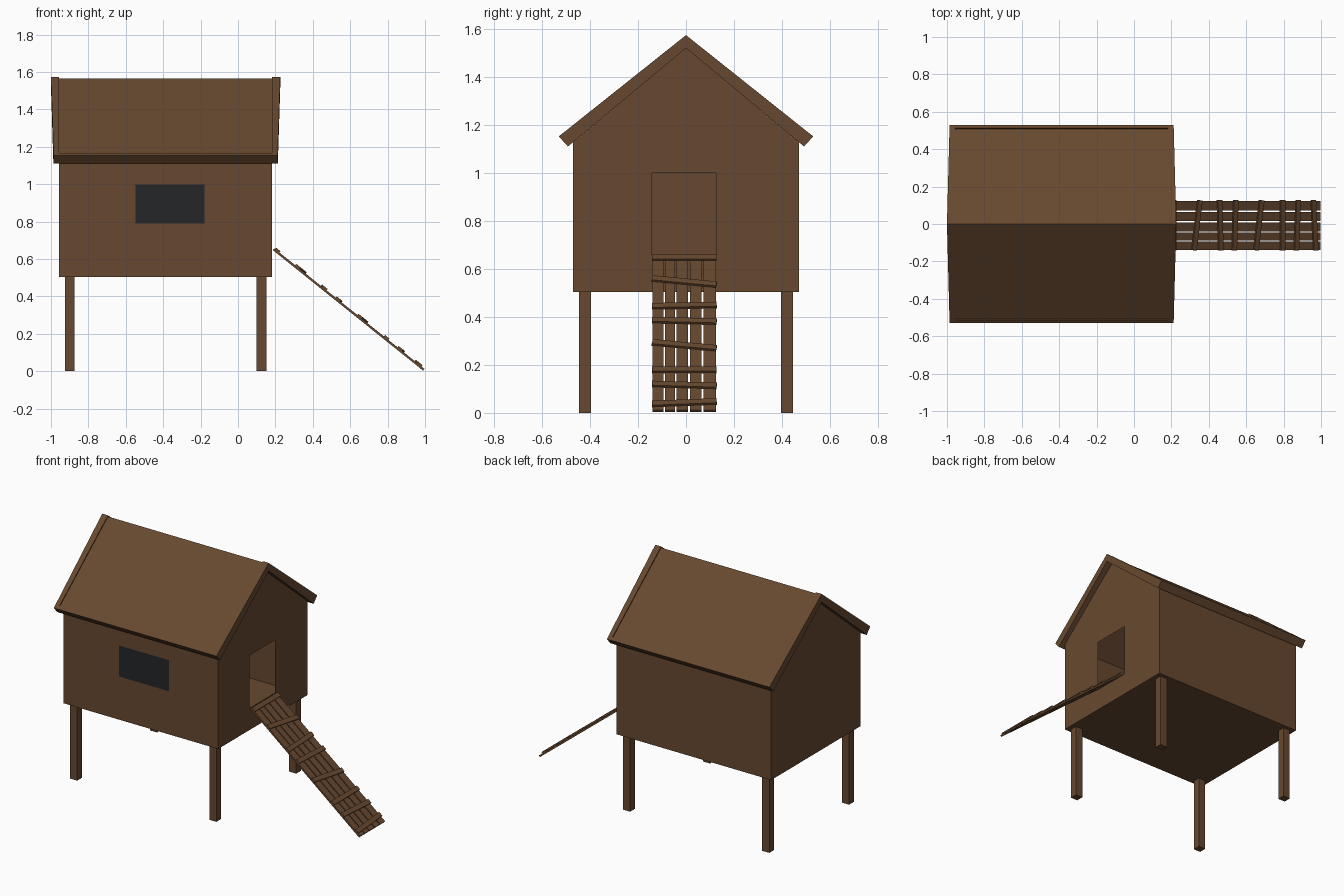
import bpy, bmesh, math
from mathutils import Matrix, Vector

if "Cube" in bpy.data.objects:
    bpy.data.objects.remove(bpy.data.objects["Cube"])


def material(name, rgb):
    m = bpy.data.materials.new(name)
    m.diffuse_color = (*rgb, 1)
    m.use_nodes = True
    m.node_tree.nodes["Principled BSDF"].inputs["Base Color"].default_value = m.diffuse_color
    return m


WOOD = material("brown wood", (0.135, 0.066, 0.029))
DARK = material("dark window", (0.018, 0.019, 0.020))


def finish(name, bm, *mats, recalc=True):
    if recalc:
        bmesh.ops.recalc_face_normals(bm, faces=bm.faces[:])
    me = bpy.data.meshes.new(name)
    bm.to_mesh(me)
    bm.free()
    for m in mats:
        me.materials.append(m)
    ob = bpy.data.objects.new(name, me)
    bpy.context.collection.objects.link(ob)
    return ob


def box(name, centre, size, matrix=Matrix()):
    bm = bmesh.new()
    local = Matrix.Translation(centre) if not isinstance(centre, Matrix) else centre
    bmesh.ops.create_cube(bm, size=1, matrix=matrix @ local @ Matrix.Diagonal((*size, 1)))
    return finish(name, bm, WOOD)


# Body: thin hollow shell with a door opening and an inset window face
X0, X1, W = -0.957, 0.183, 0.47
Z0, Z1, ZR = 0.503, 1.128, 1.52
bm = bmesh.new()


def face(pts, mat=0):
    f = bm.faces.new([bm.verts.new(p) for p in pts])
    f.material_index = mat


def rect(a0, a1, b0, b1):
    return [(a0, b0), (a1, b0), (a1, b1), (a0, b1)]


def wall_with_hole(outer, hole, place):
    for i in range(4):
        j = (i + 1) % 4
        face([place(*p) for p in (outer[i], outer[j], hole[j], hole[i])])


def front(x, z):
    return (x, -W, z)


def right(y, z):
    return (X1, y, z)


window = rect(-0.547, -0.178, 0.79, 0.997)
wall_with_hole(rect(X0, X1, Z0, Z1), window, front)
face([front(*p) for p in window], 1)
wall_with_hole(rect(-W, W, Z0, Z1), rect(-0.142, 0.126, 0.65, 1.0), right)
face([right(-W, Z1), right(W, Z1), right(0, ZR)])
face([(X1, W, Z0), (X0, W, Z0), (X0, W, Z1), (X1, W, Z1)])
face([(X0, W, Z0), (X0, -W, Z0), (X0, -W, Z1), (X0, 0, ZR), (X0, W, Z1)])
face([(X0, -W, Z0), (X0, W, Z0), (X1, W, Z0), (X1, -W, Z0)])
bmesh.ops.remove_doubles(bm, verts=bm.verts[:], dist=1e-5)
finish("house_body", bm, WOOD, DARK, recalc=False)


# Roof: recessed panels between raised gable trims that flare towards the ridge
def roof_part(name, half, xa, xb):
    profile = half + [(-y, z) for y, z in reversed(half) if y > 0]
    # order as a closed loop: top from right to left, then underside
    top = [p for p in half if p != half[-1]]
    loop = top + [half[-1]] + [(-y, z) for y, z in reversed(top) if y > 0]
    b = bmesh.new()
    rings = [[b.verts.new((fx(y), y, z)) for y, z in loop] for fx in (xa, xb)]
    n = len(loop)
    for i in range(n):
        j = (i + 1) % n
        b.faces.new((rings[0][i], rings[0][j], rings[1][j], rings[1][i]))
    for r in rings:
        b.faces.new(r)
    finish(name, b, WOOD)


RIM = [(0, 1.574), (0.53, 1.152), (0.492, 1.11), (0, 1.52)]
PANEL = [(0, 1.566), (0.508, 1.1615), (0.512, 1.1663), (0.53, 1.152), (0.492, 1.11), (0, 1.52)]
flare = lambda y: 0.014 * (1 - abs(y) / 0.53)
roof_part("roof_panels", PANEL, lambda y: X0, lambda y: X1)
roof_part("left_gable_trim", RIM, lambda y: -0.986 - flare(y), lambda y: X0)
roof_part("right_gable_trim", RIM, lambda y: X1, lambda y: 0.212 + flare(y))

# Four square legs
for sx, x in (("left", -0.899), ("right", 0.126)):
    for sy, y in (("front", -0.42), ("back", 0.42)):
        box(f"{sy}_{sx}_leg", Vector((x, y, 0.253)), (0.052, 0.05, 0.506))

# Ramp: five planks running down the slope, local x pointing downhill
ANGLE = math.atan2(0.644, 0.803)
LENGTH = math.hypot(0.644, 0.803)
ramp = Matrix.Translation((0.19, 0, 0.652)) @ Matrix.Rotation(ANGLE, 4, 'Y')
planks = [(-0.14, -0.093), (-0.087, -0.046), (-0.039, 0.009), (0.016, 0.065), (0.072, 0.124)]
for i, (a, b) in enumerate(planks):
    box(f"ramp_plank_{i + 1}", Vector((LENGTH / 2, (a + b) / 2, 0)), (LENGTH, b - a, 0.012), ramp)

# Crooked cross rungs: height at the front end, height at the back end
rungs = [(0.643, 0.643), (0.556, 0.531), (0.441, 0.446), (0.383, 0.377),
         (0.29, 0.266), (0.176, 0.176), (0.117, 0.109), (0.034, 0.044)]
for i, (za, zb) in enumerate(rungs):
    s = (0.656 - (za + zb) / 2) / math.sin(ANGLE)
    tilt = -math.atan((za - zb) / math.sin(ANGLE) / 0.26)
    local = Matrix.Translation((s, -0.007, 0.009)) @ Matrix.Rotation(tilt, 4, 'Z')
    box(f"ramp_rung_{i + 1}", local, (0.03, 0.27, 0.012), ramp)
